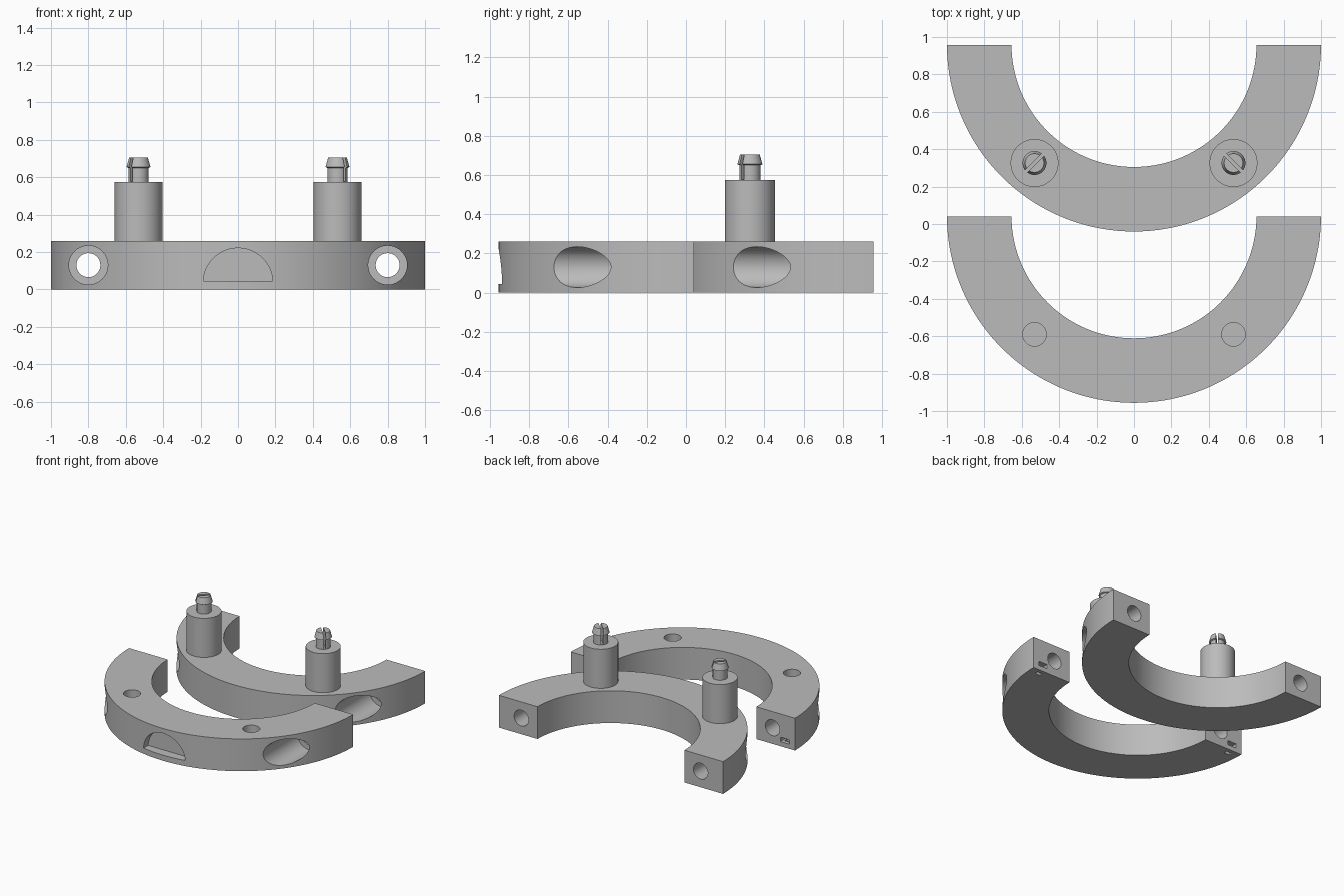
import bpy, bmesh, math
from mathutils import Matrix, Vector

if "Cube" in bpy.data.objects:
    bpy.data.objects.remove(bpy.data.objects["Cube"], do_unlink=True)

grey = bpy.data.materials.new("plain grey")
grey.use_nodes = True
grey.diffuse_color = (0.5, 0.5, 0.5, 1)
grey.node_tree.nodes["Principled BSDF"].inputs["Base Color"].default_value = grey.diffuse_color

HEIGHT, OUTER, INNER, GAP = 0.26, 1.0, 0.655, 0.004
MID = (OUTER + INNER) / 2
PEG_X, PEG_Y = MID * math.sin(math.radians(40)), -MID * math.cos(math.radians(40))
FRONT_Y, BACK_Y = 0.044, 0.96


def make(name, bm):
    bmesh.ops.recalc_face_normals(bm, faces=bm.faces)
    mesh = bpy.data.meshes.new(name)
    bm.to_mesh(mesh)
    bm.free()
    obj = bpy.data.objects.new(name, mesh)
    mesh.materials.append(grey)
    bpy.context.collection.objects.link(obj)
    return obj


def prism(name, points, offset):
    """Extrude a closed outline of 3D points by an offset."""
    bm = bmesh.new()
    face = bm.faces.new([bm.verts.new(p) for p in points])
    ext = bmesh.ops.extrude_face_region(bm, geom=[face])
    verts = [v for v in ext["geom"] if isinstance(v, bmesh.types.BMVert)]
    bmesh.ops.translate(bm, verts=verts, vec=Vector(offset))
    return make(name, bm)


def box(name, centre, size, turn=0):
    bm = bmesh.new()
    place = Matrix.Translation(centre) @ Matrix.Rotation(turn, 4, "Z") @ Matrix.Diagonal((*size, 1))
    bmesh.ops.create_cube(bm, size=1, matrix=place)
    return make(name, bm)


def circle(centre, radius, u, v, start=0, end=math.tau, n=64):
    """Points on an arc spanned by the directions u and v."""
    steps = n if end - start >= math.tau else n - 1
    angles = [start + (end - start) * i / steps for i in range(n)]
    return [Vector(centre) + radius * (math.cos(a) * Vector(u) + math.sin(a) * Vector(v))
            for a in angles]


def cut(obj, cutter):
    mod = obj.modifiers.new("cut", "BOOLEAN")
    mod.operation, mod.solver, mod.object = "DIFFERENCE", "EXACT", cutter
    bpy.context.view_layer.objects.active = obj
    bpy.ops.object.modifier_apply(modifier=mod.name)
    bpy.data.objects.remove(cutter, do_unlink=True)


def smooth(obj):
    bpy.ops.object.select_all(action="DESELECT")
    obj.select_set(True)
    bpy.context.view_layer.objects.active = obj
    bpy.ops.object.shade_smooth_by_angle(angle=math.radians(30))


X, Y, Z = (1, 0, 0), (0, 1, 0), (0, 0, 1)


def half_ring(name, cy):
    """Half ring with a counterbored bolt hole in each arm."""
    outline = []
    for radius in (OUTER, INNER):
        a = math.asin(GAP / radius)
        arc = circle((0, cy, 0), radius, X, Y, math.pi + a, math.tau - a, 97)
        outline += arc if radius == OUTER else arc[::-1]
    ring = prism(name, outline, (0, 0, HEIGHT))
    for s in (-1, 1):
        cut(ring, prism("bolt_bore", circle((s * 0.8, cy - 1.1, 0.13), 0.064, X, Z), (0, 1.3, 0)))
        cut(ring, prism("head_bore", circle((s * 0.8, cy - 1.1, 0.13), 0.104, X, Z), (0, 0.82, 0)))
    return ring


# Front half ring: peg sockets, thumb pocket and tie slots in the ends
front = half_ring("front_half_ring", FRONT_Y)
for s in (-1, 1):
    cut(front, prism("socket", circle((s * PEG_X, FRONT_Y + PEG_Y, 0.12), 0.063, X, Y), (0, 0, 0.3)))
    cut(front, box("end_slot", (s * 0.91, FRONT_Y - 0.02, 0.055), (0.08, 0.1, 0.035)))
    cut(front, box("bottom_slot", (s * 0.91, FRONT_Y - 0.05, 0.02), (0.05, 0.03, 0.08)))
pocket = circle((0, -1.1, 0.035), 0.186, X, Z, 0.054, math.pi - 0.054, 49)
cut(front, prism("pocket", pocket, (0, 0.22, 0)))
smooth(front)

# Back half ring
smooth(half_ring("back_half_ring", BACK_Y))

# Posts with split snap pegs
profile = [(0, 0.24), (0.128, 0.24), (0.128, 0.575), (0.054, 0.575), (0.054, 0.65),
           (0.064, 0.655), (0.05, 0.705), (0, 0.705)]
for s, side in ((1, "left"), (-1, "right")):
    bm = bmesh.new()
    verts = [bm.verts.new((r, 0, z)) for r, z in profile]
    edges = [bm.edges.new(pair) for pair in zip(verts, verts[1:])]
    bmesh.ops.spin(bm, geom=verts + edges, cent=(0, 0, 0), axis=Z, angle=math.tau, steps=48)
    bmesh.ops.remove_doubles(bm, verts=bm.verts, dist=1e-4)
    where = Vector((s * PEG_X, BACK_Y + PEG_Y, 0))
    bmesh.ops.translate(bm, verts=bm.verts, vec=where)
    post = make(side + "_post", bm)
    cut(post, box("split", where + Vector((0, 0, 0.677)), (0.2, 0.018, 0.2), -s * math.pi / 4))
    smooth(post)
